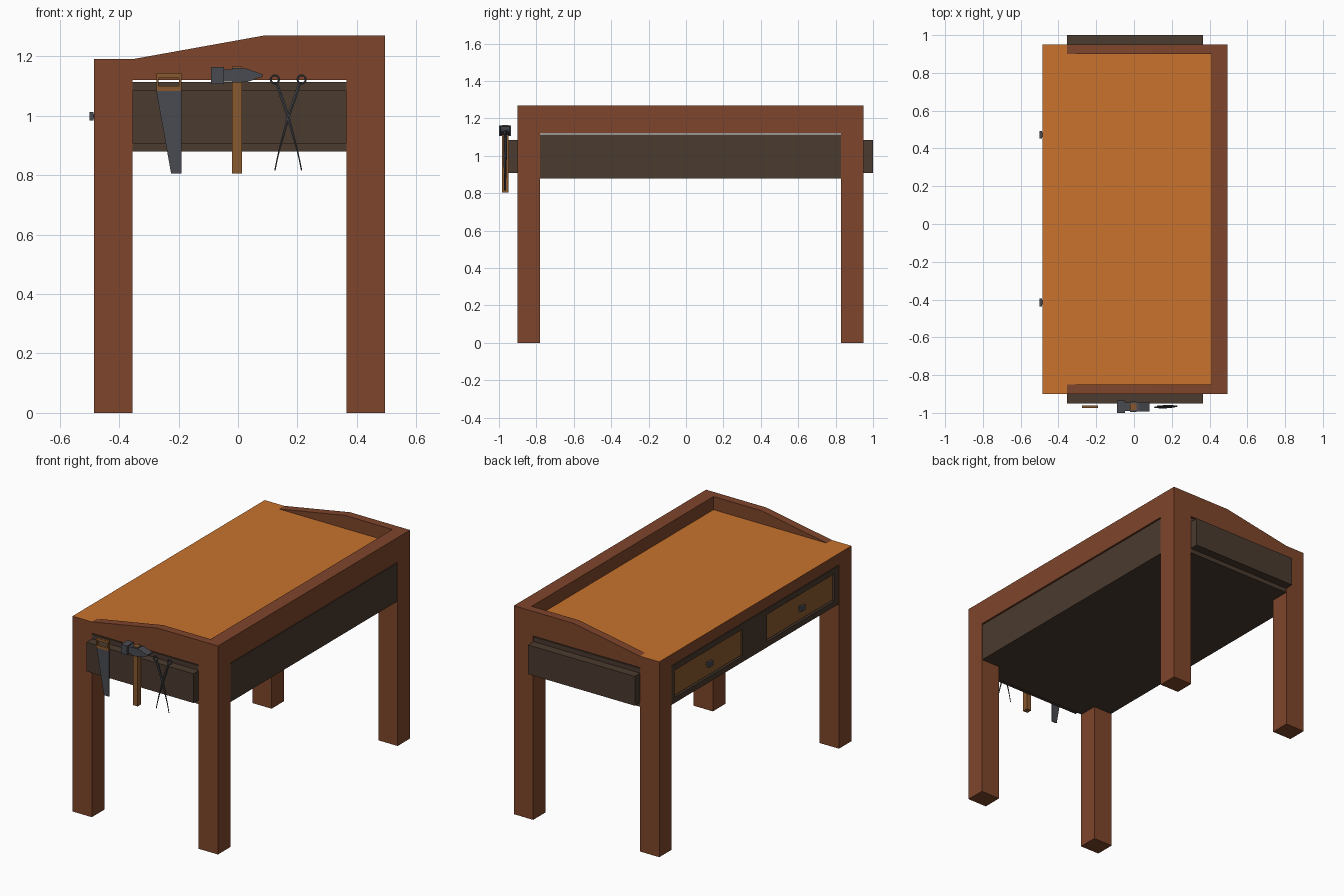
import bpy, bmesh, math

if "Cube" in bpy.data.objects:
    bpy.data.objects.remove(bpy.data.objects["Cube"])


def material(name, rgb):
    m = bpy.data.materials.new(name)
    m.diffuse_color = (*rgb, 1)
    m.use_nodes = True
    m.node_tree.nodes["Principled BSDF"].inputs["Base Color"].default_value = m.diffuse_color
    return m


BROWN = material("frame_wood", (0.21, 0.06, 0.024))
ORANGE = material("top_wood", (0.58, 0.17, 0.026))
DARK = material("dark_wood", (0.069, 0.043, 0.028))
TAN = material("tan_wood", (0.25, 0.10, 0.028))
METAL = material("metal", (0.068, 0.070, 0.082))


def finish(name, bm, *mats):
    bmesh.ops.recalc_face_normals(bm, faces=bm.faces)
    me = bpy.data.meshes.new(name)
    bm.to_mesh(me)
    bm.free()
    for m in mats:
        me.materials.append(m)
    ob = bpy.data.objects.new(name, me)
    bpy.context.collection.objects.link(ob)
    return ob


def add_box(bm, x, y, z):
    vs = bmesh.ops.create_cube(bm, size=1)["verts"]
    for v in vs:
        v.co = [r[0] if c < 0 else r[1] for c, r in zip(v.co, (x, y, z))]


def boxes(name, mat, *ranges):
    bm = bmesh.new()
    for r in ranges:
        add_box(bm, *r)
    return finish(name, bm, mat)


def plate(name, mat, points, y0, y1):
    """Extrude an x-z outline from y0 to y1."""
    bm = bmesh.new()
    f = bm.faces.new([bm.verts.new((x, y0, z)) for x, z in points])
    ext = bmesh.ops.extrude_face_region(bm, geom=[f])["geom"]
    for v in ext:
        if isinstance(v, bmesh.types.BMVert):
            v.co.y = y1
    return finish(name, bm, mat)


X0, X1, Y0, Y1 = -0.485, 0.495, -0.90, 0.95   # outer frame footprint
LX0, LX1 = -0.355, 0.365                      # inner faces of the legs
TOP, RIM, UNDER = 1.19, 1.27, 1.12

# Legs
for side, x in (("left", (X0, LX0)), ("right", (LX1, X1))):
    for end, y in (("front", (Y0, -0.78)), ("back", (0.83, Y1))):
        boxes(f"{end}_{side}_leg", BROWN, (x, y, (0, UNDER)))

# Table top: brown edges, orange work surface
bm = bmesh.new()
add_box(bm, (X0, X1), (Y0, Y1), (UNDER, TOP))
bm.normal_update()
for f in bm.faces:
    f.material_index = 1 if f.normal.z > 0.5 else 0
finish("table_top", bm, BROWN, ORANGE)

# Raised rim: sloped ends and a straight back
slope = [(LX0, TOP), (0.09, RIM), (X1, RIM), (X1, TOP)]
plate("front_rim", BROWN, slope, Y0, Y0 + 0.05)
plate("back_rim", BROWN, slope, Y1 - 0.05, Y1)
boxes("side_rim", BROWN, ((0.41, X1), (Y0 + 0.05, Y1 - 0.05), (TOP, RIM)))

# Drawer case with a recessed drawer side
CB, CT = 0.88, 1.113
BX = -0.467
boxes("drawer_case", DARK, ((BX, X1 - 0.003), (Y0 + 0.003, Y1 - 0.003), (CB, CT)))
drawers = [(-0.74, -0.09), (0.145, 0.80)]
fx = (X0 + 0.003, BX)
boxes("drawer_frame", DARK,
      (fx, (-0.85, 0.90), (CB, 0.915)),
      (fx, (-0.85, 0.90), (1.08, CT)),
      (fx, (-0.85, -0.74), (0.915, 1.08)),
      (fx, (-0.09, 0.145), (0.915, 1.08)),
      (fx, (0.80, 0.90), (0.915, 1.08)))
for i, (a, b) in enumerate(drawers):
    c = (a + b) / 2
    boxes(f"drawer_front_{i + 1}", TAN,
          ((-0.475, BX), (a + 0.006, b - 0.006), (0.921, 1.074)))
    boxes(f"drawer_knob_{i + 1}", METAL,
          ((-0.5, -0.486), (c - 0.021, c + 0.021), (0.983, 1.013)),
          ((-0.486, -0.475), (c - 0.012, c + 0.012), (0.99, 1.006)))

# Tool bars on both ends
for end, y in (("front", (-0.95, Y0 + 0.003)), ("back", (Y1 - 0.003, 1.0))):
    boxes(f"{end}_tool_bar", DARK, ((LX0, LX1), y, (0.907, 1.085)))

# Saw
TY = -0.967
plate("saw_blade", METAL,
      [(-0.275, 1.083), (-0.19, 1.083), (-0.19, 0.805), (-0.225, 0.805)],
      TY - 0.003, TY + 0.003)
sy = (TY - 0.007, TY + 0.007)
boxes("saw_handle", TAN,
      ((-0.275, -0.19), sy, (1.083, 1.10)),
      ((-0.275, -0.19), sy, (1.127, 1.143)),
      ((-0.275, -0.267), sy, (1.10, 1.127)),
      ((-0.198, -0.19), sy, (1.10, 1.127)))

# Hammer
boxes("hammer_handle", TAN, ((-0.02, 0.013), (TY - 0.017, TY + 0.017), (0.805, 1.165)))
boxes("hammer_head", METAL,
      ((-0.09, -0.047), (-1.0, -0.935), (1.107, 1.163)),
      ((-0.047, -0.021), (TY - 0.022, TY + 0.022), (1.115, 1.156)),
      ((-0.021, 0.014), (TY - 0.027, TY + 0.027), (1.112, 1.161)))
plate("hammer_wedge", METAL,
      [(0.014, 1.113), (0.014, 1.158), (0.03, 1.158), (0.083, 1.139),
       (0.083, 1.131), (0.03, 1.113)],
      TY - 0.025, TY + 0.025)

# Tongs: two crossed arms, each with a ring grip
CX = 0.169
for side, s in (("left", 1), ("right", -1)):
    y = TY - 0.003 * s
    cu = bpy.data.curves.new(f"tongs_arm_{side}", "CURVE")
    cu.dimensions = "3D"
    cu.bevel_depth = 0.006
    cu.bevel_resolution = 1
    cu.use_fill_caps = True
    arm = [(-0.038, 1.107, 1), (0, 0.995, 1), (0.03, 0.885, 0.5),
           (0.038, 0.85, 0.4), (0.045, 0.815, 0.4)]
    sp = cu.splines.new("POLY")
    sp.points.add(len(arm) - 1)
    for p, (x, z, r) in zip(sp.points, arm):
        p.co = (CX + s * x, y, z, 1)
        p.radius = r
    ring = cu.splines.new("POLY")
    ring.points.add(11)
    ring.use_cyclic_u = True
    for i, p in enumerate(ring.points):
        a = math.tau * i / 12
        p.co = (CX - s * 0.045 + 0.014 * math.cos(a), y, 1.122 + 0.014 * math.sin(a), 1)
        p.radius = 0.65
    cu.materials.append(METAL)
    for q in cu.splines:
        q.use_smooth = False
    bpy.context.collection.objects.link(bpy.data.objects.new(f"tongs_arm_{side}", cu))
